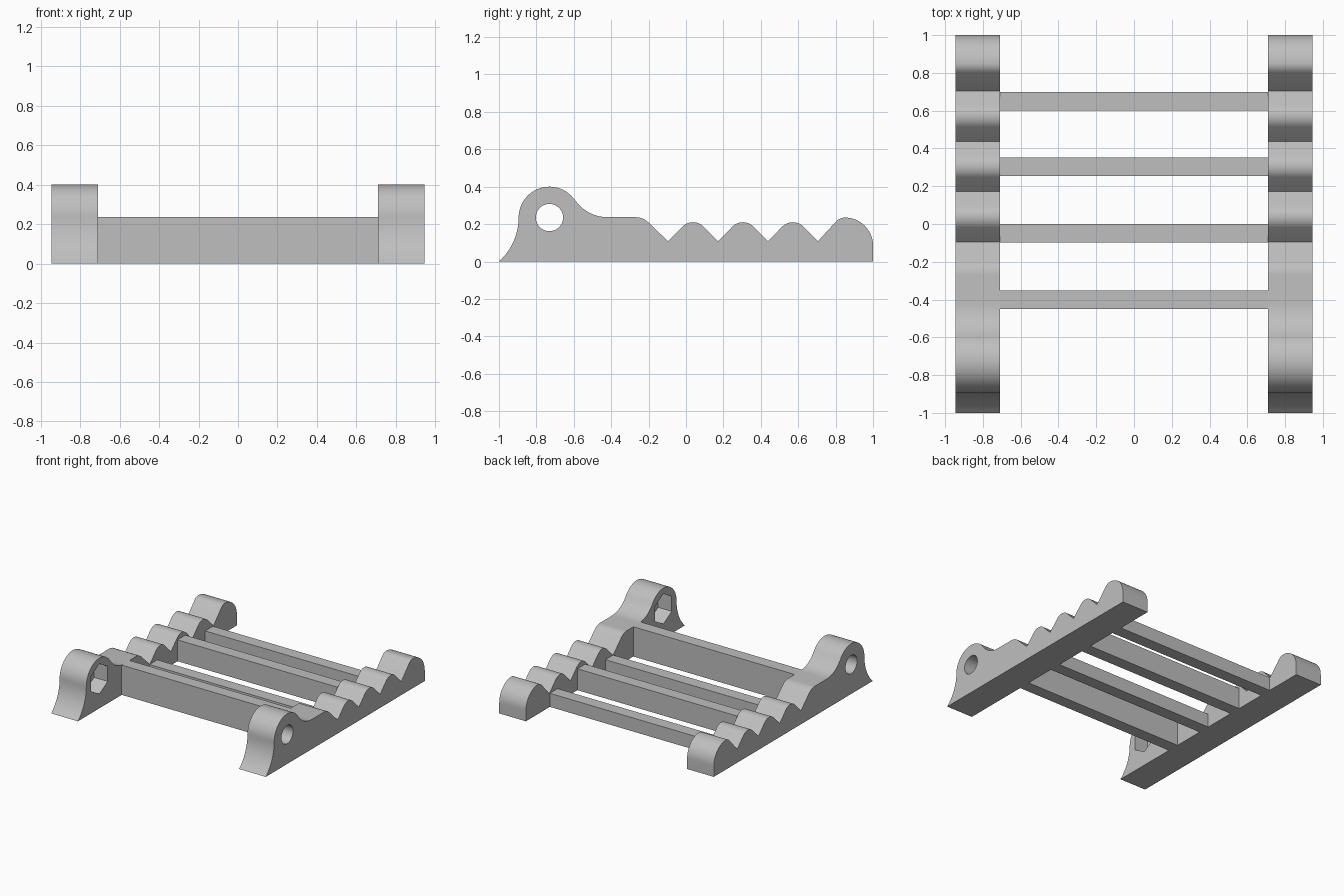
import bpy, bmesh, math
from mathutils import Matrix

if "Cube" in bpy.data.objects:
    bpy.data.objects.remove(bpy.data.objects["Cube"], do_unlink=True)

grey = bpy.data.materials.new("plain_grey")
grey.use_nodes = True
grey.diffuse_color = (0.52, 0.52, 0.52, 1)
grey.node_tree.nodes["Principled BSDF"].inputs["Base Color"].default_value = (0.52, 0.52, 0.52, 1)

INNER, OUTER = 0.71, 0.945      # rail extent in x
EYE_Y, EYE_Z = -0.73, 0.235     # centre of the bolt eye


def make_object(name, bm):
    bmesh.ops.recalc_face_normals(bm, faces=bm.faces)
    mesh = bpy.data.meshes.new(name)
    bm.to_mesh(mesh)
    bm.free()
    mesh.materials.append(grey)
    obj = bpy.data.objects.new(name, mesh)
    bpy.context.collection.objects.link(obj)
    return obj


def extrude_profile(name, points, x0, x1):
    """Extrude a (y, z) outline from x0 to x1."""
    bm = bmesh.new()
    face = bm.faces.new([bm.verts.new((x0, y, z)) for y, z in points])
    new = bmesh.ops.extrude_face_region(bm, geom=[face])["geom"]
    verts = [g for g in new if isinstance(g, bmesh.types.BMVert)]
    bmesh.ops.translate(bm, vec=(x1 - x0, 0, 0), verts=verts)
    return make_object(name, bm)


def arc(cy, cz, r, start, end, steps):
    angles = [math.radians(start + (end - start) * i / steps) for i in range(steps + 1)]
    return [(cy + r * math.cos(a), cz + r * math.sin(a)) for a in angles]


def rail_profile():
    # Flared foot, round eye and its fillet into the flat
    pts = arc(-1.21, EYE_Z, 0.315, -48.25, 0, 10)[:-1]
    pts[0] = (-1, 0)
    pts += arc(EYE_Y, EYE_Z, 0.165, 180, 34, 24)
    pts += arc(-0.42, 0.446, 0.209, 214, 270, 10)[1:]
    # Flat rounding into the first notch
    pts += arc(-0.27, 0.137, 0.1, 90, 45, 6)
    # Three rounded teeth between notches
    pitch = 0.267
    for i in range(3):
        notch = -0.096 + i * pitch
        pts.append((notch, 0.108))
        pts += arc(notch + pitch / 2, 0.13, 0.08, 135, 45, 10)
    # Last notch and the rounded tail
    pts.append((0.705, 0.108))
    pts += arc(0.85, 0.17, 0.065, 135, 90, 6)
    pts += arc(0.85, 0.085, 0.15, 90, 0, 12)[1:]
    pts.append((1, 0))
    return pts


def cut(obj, sides, radius, x0, x1):
    """Cut a prism along x through the eye."""
    cutter = extrude_profile("cutter", arc(EYE_Y, EYE_Z, radius, 90, 450, sides)[:-1], x0, x1)
    mod = obj.modifiers.new("cut", "BOOLEAN")
    mod.operation = "DIFFERENCE"
    mod.solver = "EXACT"
    mod.object = cutter
    bpy.context.view_layer.objects.active = obj
    bpy.ops.object.modifier_apply(modifier=mod.name)
    bpy.data.objects.remove(cutter, do_unlink=True)


# Side rails: round bolt hole outside, hexagonal nut pocket inside
for name, s in (("left_rail", 1), ("right_rail", -1)):
    rail = extrude_profile(name, rail_profile(), s * INNER, s * OUTER)
    cut(rail, 32, 0.073, s * (INNER - 0.1), s * (OUTER + 0.1))
    cut(rail, 6, 0.12, s * (INNER - 0.1), s * (INNER + 0.12))
    bpy.ops.object.select_all(action="DESELECT")
    rail.select_set(True)
    bpy.context.view_layer.objects.active = rail
    bpy.ops.object.shade_smooth_by_angle(angle=math.radians(30))

# Cross bars joining the rails
bars = (("front_bar", -0.4, 0.237), ("second_bar", -0.05, 0.108),
        ("third_bar", 0.302, 0.17), ("back_bar", 0.65, 0.108))
for name, y, height in bars:
    bm = bmesh.new()
    size = Matrix.Diagonal((2 * INNER, 0.098, height, 1))
    bmesh.ops.create_cube(bm, size=1, matrix=Matrix.Translation((0, y, height / 2)) @ size)
    make_object(name, bm)
